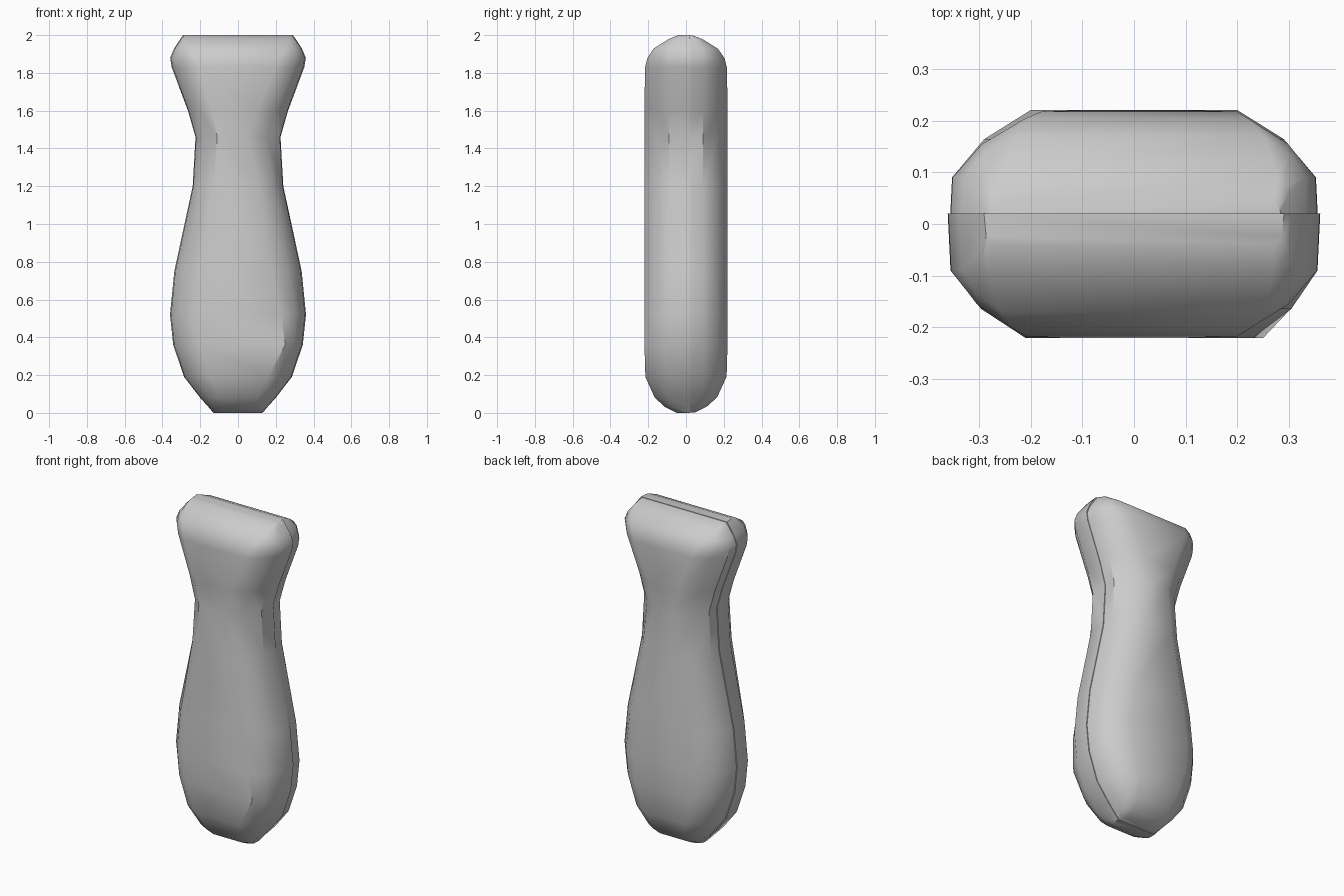
import bpy, bmesh, math

cube = bpy.data.objects.get("Cube")
if cube:
    bpy.data.objects.remove(cube, do_unlink=True)

# One grey material for both shells
grey = bpy.data.materials.new("neutral grey")
grey.use_nodes = True
colour = (0.6, 0.6, 0.6, 1)
grey.diffuse_color = colour
grey.node_tree.nodes["Principled BSDF"].inputs["Base Color"].default_value = colour

# Outline rows: height, half width, half depth
OUTLINE = [
    (0.0, .13, .05), (.03, .155, .11), (.08, .20, .165), (.19, .285, .215),
    (.36, .343, .22), (.52, .36, .22), (.75, .337, .22), (1.2, .24, .22),
    (1.46, .225, .22), (1.6, .265, .22), (1.83, .351, .217),
    (1.88, .359, .204), (1.93, .338, .17), (1.98, .305, .09), (2.0, .29, .04),
]
# Half width of the flat face on every row, for each side of each shell
FLATS = {
    ("front", 1): (.10, .10, .10, .16, .25, .23, .18, .11, .05, .10, .20, .22, .25, .27, .27),
    ("front", -1): (.08, .09, .10, .15, .20, .21, .19, .13, .11, .14, .21, .23, .26, .28, .28),
    ("back", 1): (.10, .10, .11, .14, .19, .20, .17, .09, .05, .10, .20, .22, .25, .28, .27),
    ("back", -1): (.10, .10, .11, .14, .19, .20, .17, .09, .06, .10, .18, .21, .23, .25, .25),
}
SEAM = 0.02
BULGE = 0.07


def quarter(width, depth, flat):
    """Corner points from the seam to the flat face, with a nearly flat chamfer."""
    side = min(.09, depth * .6)
    mid_x = (width + flat) / 2 + (width - flat) * BULGE
    mid_y = (side + depth) / 2 + (depth - side) * BULGE
    return [(width, -SEAM), (width * .985, side), (mid_x, mid_y), (flat, depth)]


def shell(name, facing, inset):
    bm = bmesh.new()
    rings = []
    for i, (z, width, depth) in enumerate(OUTLINE):
        right, left = [quarter(width - inset, depth, FLATS[name, s][i]) for s in (1, -1)]
        points = right + [(-x, y) for x, y in reversed(left)]
        height = 1 + (z - 1) * (1 - inset)
        rings.append([bm.verts.new((x, y * facing, height)) for x, y in points])
    count = len(rings[0])
    for low, high in zip(rings, rings[1:]):
        for j in range(count):
            k = (j + 1) % count
            bm.faces.new((low[j], low[k], high[k], high[j]))
    bm.faces.new(rings[0])
    bm.faces.new(rings[-1])
    bmesh.ops.recalc_face_normals(bm, faces=bm.faces)
    mesh = bpy.data.meshes.new(name + "_shell")
    bm.to_mesh(mesh)
    bm.free()
    mesh.materials.append(grey)
    obj = bpy.data.objects.new(name + "_shell", mesh)
    bpy.context.collection.objects.link(obj)
    # Smooth panels with sharp corners
    bpy.ops.object.select_all(action="DESELECT")
    obj.select_set(True)
    bpy.context.view_layer.objects.active = obj
    bpy.ops.object.shade_smooth_by_angle(angle=math.radians(38))


# Two overlapping halves with a fine step at the seam
shell("front", -1, 0)
shell("back", 1, .003)
